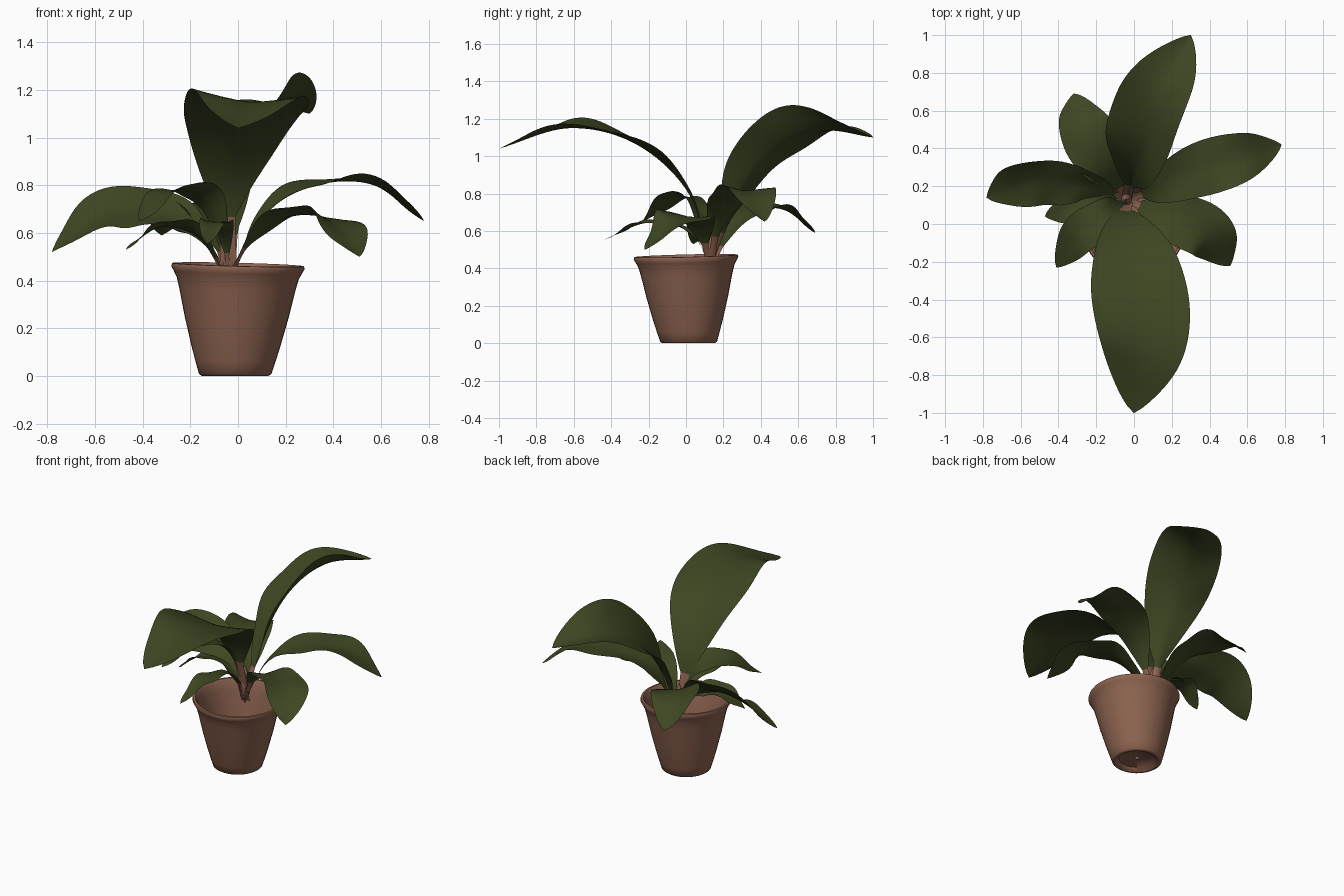
import bpy, bmesh
from math import sin, cos, pi
from mathutils import Vector, Matrix

cube = bpy.data.objects.get("Cube")
if cube:
    bpy.data.objects.remove(cube, do_unlink=True)


def material(name, color):
    m = bpy.data.materials.new(name)
    m.use_nodes = True
    m.diffuse_color = (*color, 1)
    m.node_tree.nodes["Principled BSDF"].inputs["Base Color"].default_value = (*color, 1)
    return m


GREEN = material("leaf green", (0.046, 0.061, 0.016))
CLAY = material("clay brown", (0.265, 0.125, 0.08))


def finish(name, bm, mats):
    mesh = bpy.data.meshes.new(name)
    bm.to_mesh(mesh)
    bm.free()
    ob = bpy.data.objects.new(name, mesh)
    bpy.context.collection.objects.link(ob)
    for m in mats:
        mesh.materials.append(m)
    bpy.ops.object.select_all(action='DESELECT')
    ob.select_set(True)
    bpy.context.view_layer.objects.active = ob
    bpy.ops.object.shade_smooth_by_angle(angle=0.9)
    return ob


def lathe(name, profile, center, sides=40):
    """Revolve (radius, height) points about a centre that may shift with height."""
    bm = bmesh.new()
    rings = []
    for r, z in profile:
        cx, cy = center(z)
        rings.append([bm.verts.new((cx + r * cos(2 * pi * i / sides),
                                    cy + r * sin(2 * pi * i / sides), z))
                      for i in range(sides)])
    for a, b in zip(rings, rings[1:]):
        for i in range(sides):
            j = (i + 1) % sides
            bm.faces.new((a[i], a[j], b[j], b[i]))
    return finish(name, bm, [CLAY])


# Hollow pot with a flared rim, a recessed foot and a drain hole
pot_profile = [(0.015, 0.045), (0.015, 0.03), (0.11, 0.025), (0.125, 0.004), (0.14, 0), (0.152, 0.008),
               (0.168, 0.06), (0.188, 0.13), (0.219, 0.25), (0.243, 0.36), (0.256, 0.41),
               (0.269, 0.435), (0.28, 0.455), (0.276, 0.467), (0.262, 0.468), (0.252, 0.455),
               (0.235, 0.40), (0.207, 0.28), (0.177, 0.15), (0.15, 0.045), (0.015, 0.045)]
pot = lathe("pot", pot_profile, lambda z: (-0.012 * (1 - z / 0.46), 0.014 * (1 - z / 0.46)))
for v in pot.data.vertices:  # slightly uneven rim
    v.co.z += (v.co.y - v.co.x) * 0.025 * max(0, v.co.z) / 0.46

# Short crown from which the leaves spring
ROOT = Vector((-0.04, 0.13, 0.39))
lathe("crown", [(0.002, 0.37), (0.02, 0.42), (0.03, 0.5), (0.018, 0.58), (0.002, 0.62)],
      lambda z: (ROOT.x, ROOT.y), 12)


def smooth_path(points, steps=12):
    """Catmull-Rom curve through the points."""
    p = [2 * points[0] - points[1]] + points + [2 * points[-1] - points[-2]]
    out = []
    for k in range(1, len(p) - 2):
        a, b, c, d = p[k - 1:k + 3]
        for s in range(steps):
            t = s / steps
            out.append(0.5 * (2 * b + (c - a) * t + (2 * a - 5 * b + 4 * c - d) * t * t
                              + (3 * b - a - 3 * c + d) * t ** 3))
    return out + [points[-1]]


def leaf(name, width, roll, fold, stalk, *points):
    """Folded blade along a midrib; roll lifts its right edge, stalk is the brown share."""
    path = smooth_path([ROOT] + [Vector(p) for p in points])
    dist = [0]
    for a, b in zip(path, path[1:]):
        dist.append(dist[-1] + (b - a).length)
    bm = bmesh.new()
    rows = []
    columns = 4
    for i, p in enumerate(path):
        t = dist[i] / dist[-1]
        tangent = (path[min(i + 1, len(path) - 1)] - path[max(i - 1, 0)]).normalized()
        side = tangent.cross(Vector((0, 0, 1))).normalized()
        side = Matrix.Rotation(-roll * sin(pi * t), 3, tangent) @ side
        up = side.cross(tangent)
        blade = min(1, max(0, (t - 0.14) / 0.86))
        half = width * max(abs(sin(pi * blade ** 1.2)) ** 0.8, 0.14 * (1 - t)) + 0.0015
        row = []
        for c in range(-columns, columns + 1):
            u = c / columns
            lift = fold * abs(u) ** 1.3 * half + 0.012 * half / width * u * u * sin(t * 19 + u)
            row.append(bm.verts.new(p + side * u * half + up * lift))
        rows.append(row)
    for i, (a, b) in enumerate(zip(rows, rows[1:])):
        for c in range(2 * columns):
            f = bm.faces.new((a[c], a[c + 1], b[c + 1], b[c]))
            f.material_index = int(dist[i + 1] / dist[-1] < stalk)
    return finish(name, bm, [GREEN, CLAY])


# Two tall leaves, front and back
leaf("front_tall_leaf", 0.255, 0.08, 0.13, 0.19,
     (-0.04, 0.02, 0.79), (0.01, -0.26, 1.06), (0.05, -0.62, 1.15), (0, -1, 1.04))
leaf("back_tall_leaf", 0.21, 0.5, 0.38, 0.17,
     (0, 0.28, 0.77), (0.06, 0.47, 1.02), (0.155, 0.72, 1.135), (0.3, 1, 1.1))
# Long side leaves
leaf("left_long_leaf", 0.145, 0, 0.15, 0.18,
     (0.11, 0.18, 0.68), (0.33, 0.28, 0.8), (0.57, 0.355, 0.8), (0.78, 0.42, 0.65))
leaf("right_long_leaf", 0.145, 0.65, 0.15, 0.16,
     (-0.17, 0.18, 0.61), (-0.34, 0.22, 0.69), (-0.56, 0.22, 0.675), (-0.78, 0.14, 0.52))
# Mid-sized leaves
leaf("left_front_leaf", 0.145, 0.15, 0.15, 0.2,
     (0.05, 0.09, 0.56), (0.21, 0.03, 0.67), (0.39, -0.05, 0.65), (0.51, -0.22, 0.5))
leaf("right_back_leaf", 0.145, -0.1, 0.15, 0.2,
     (-0.1, 0.24, 0.6), (-0.19, 0.37, 0.71), (-0.27, 0.53, 0.71), (-0.32, 0.69, 0.59))
leaf("right_front_leaf", 0.105, -0.2, 0.15, 0.2,
     (-0.09, 0.09, 0.65), (-0.17, 0.03, 0.77), (-0.29, -0.06, 0.77), (-0.41, -0.23, 0.65))
# Small low leaves
leaf("right_small_leaf", 0.08, -0.25, 0.15, 0.2,
     (-0.12, 0.12, 0.54), (-0.22, 0.1, 0.62), (-0.34, 0.08, 0.62), (-0.47, 0.04, 0.53))
leaf("front_small_leaf", 0.06, 0, 0.15, 0.2,
     (-0.05, 0.06, 0.55), (-0.07, -0.06, 0.63), (-0.1, -0.23, 0.64), (-0.13, -0.43, 0.555))
